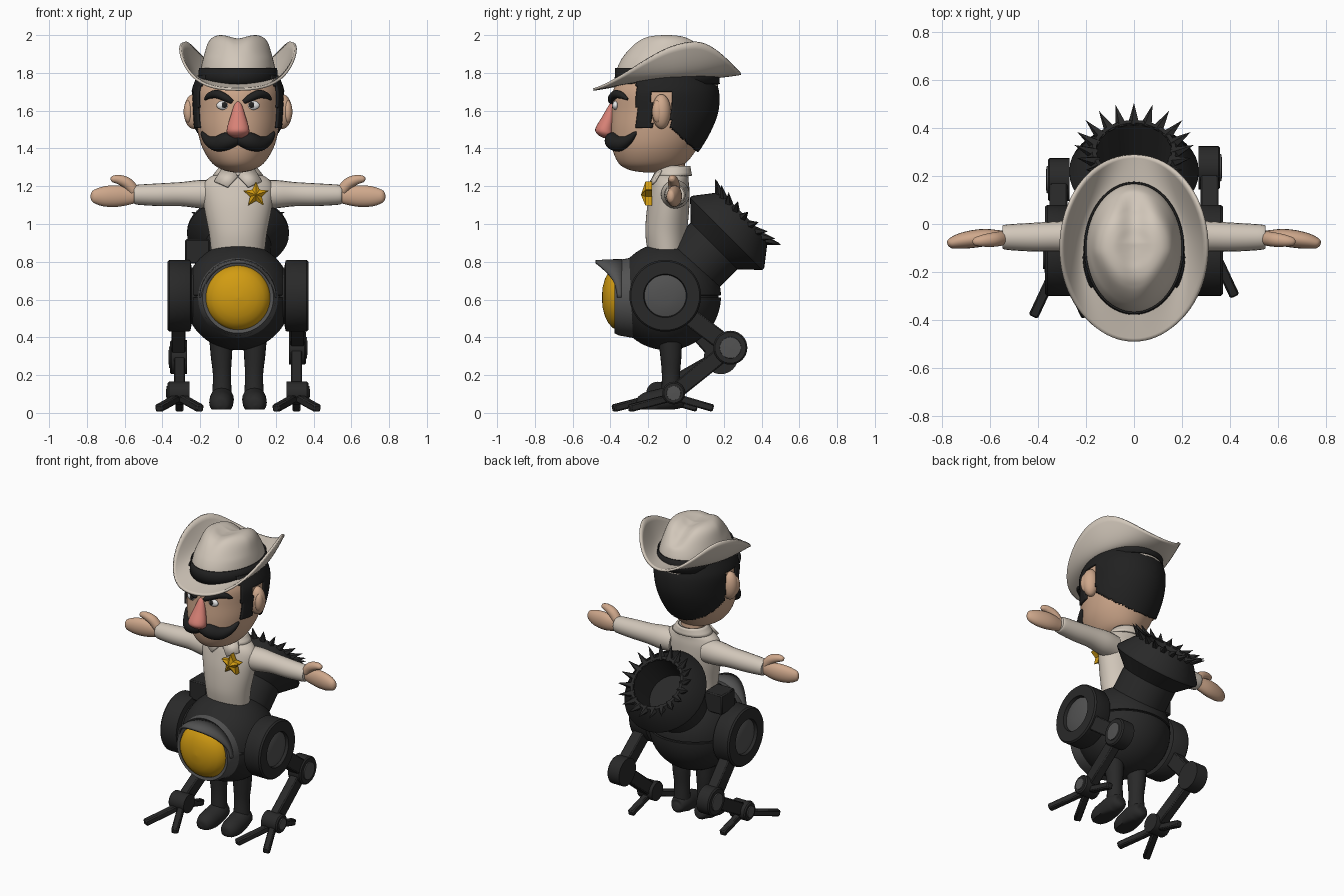
import bpy, bmesh, math
from mathutils import Vector, Matrix

if "Cube" in bpy.data.objects:
    bpy.data.objects.remove(bpy.data.objects["Cube"])
pi, cos, sin = math.pi, math.cos, math.sin

def mat(name, *c):
    m = bpy.data.materials.new(name)
    m.diffuse_color = (*c, 1)
    m.use_nodes = True
    m.node_tree.nodes["Principled BSDF"].inputs["Base Color"].default_value = m.diffuse_color
    return m
CLOTH = mat("cream cloth", .64, .57, .49)
SKIN = mat("skin", .62, .39, .26)
NOSE = mat("pink nose", .68, .22, .18)
HAIR = mat("black hair", .015, .015, .015)
METAL = mat("dark metal", .022, .022, .022)
GREY = mat("grey metal", .085, .085, .085)
GOLD = mat("gold", .64, .33, .006)
WHITE = mat("eye white", .8, .8, .8)

# ---------- helpers ----------
def finish(name, bm, m, mirror=False, thick=0, angle=38):
    bmesh.ops.recalc_face_normals(bm, faces=bm.faces)
    me = bpy.data.meshes.new(name)
    bm.to_mesh(me)
    bm.free()
    me.materials.append(m)
    ob = bpy.data.objects.new(name, me)
    bpy.context.collection.objects.link(ob)
    me.polygons.foreach_set("use_smooth", [True] * len(me.polygons))
    me.set_sharp_from_angle(angle=math.radians(angle))
    if thick:
        s = ob.modifiers.new("thickness", 'SOLIDIFY')
        s.thickness, s.offset = thick, 0
    if mirror:
        ob.modifiers.new("mirror", 'MIRROR')
    return ob

def smooth_path(pts, sub):
    """Catmull-Rom through tuples of any size."""
    out, n = [], len(pts)
    for i in range(n - 1):
        a, b, c, d = pts[max(i-1, 0)], pts[i], pts[i+1], pts[min(i+2, n-1)]
        for k in range(sub):
            t = k / sub
            out.append([q + .5*t*(r-p + t*(2*p-5*q+4*r-s + t*(3*(q-r)+s-p)))
                        for p, q, r, s in zip(a, b, c, d)])
    return out + [list(pts[-1])]

def skin(rings, caps=True, closed=True):
    bm = bmesh.new()
    vs = [[bm.verts.new(c) for c in r] for r in rings]
    n = len(rings[0])
    for a, b in zip(vs, vs[1:]):
        for i in range(n if closed else n - 1):
            j = (i + 1) % n
            bm.faces.new((a[i], a[j], b[j], b[i]))
    if caps:
        bm.faces.new(vs[0])
        bm.faces.new(vs[-1])
    return bm

def loft(prof, sub=5, seg=48, grow=0, caps=True):
    """Stack of ellipses (z, centre y, x radius, y radius)."""
    return skin([[((rx+grow)*cos(2*pi*i/seg), cy + (ry+grow)*sin(2*pi*i/seg), z) for i in range(seg)]
                 for z, cy, rx, ry in smooth_path(prof, sub)], caps)

def tube(pts, sub=5, seg=20):
    """Round sweep through (x, y, z, radius)."""
    path, rings = smooth_path(pts, sub), []
    for i, p in enumerate(path):
        d = Vector(path[min(i+1, len(path)-1)][:3]) - Vector(path[max(i-1, 0)][:3])
        ref = Vector((0, 1, 0)) if abs(d.normalized().y) < .8 else Vector((0, 0, 1))
        u = d.cross(ref).normalized()
        v = d.cross(u).normalized()
        rings.append([Vector(p[:3]) + p[3]*(u*cos(2*pi*k/seg) + v*sin(2*pi*k/seg)) for k in range(seg)])
    return skin(rings)

def lathe(prof, origin, axis, seg=40):
    """Turned profile (radius, height) along any axis."""
    q = Vector(axis).to_track_quat('Z', 'Y')
    bm = skin([[Vector(origin) + q @ Vector((max(r, 1e-4)*cos(2*pi*i/seg), max(r, 1e-4)*sin(2*pi*i/seg), h))
                for i in range(seg)] for r, h in prof])
    return bm

def ball(c, s):
    bm = bmesh.new()
    bmesh.ops.create_uvsphere(bm, u_segments=24, v_segments=14, radius=1,
                              matrix=Matrix.Translation(c) @ Matrix.Diagonal((*s, 1)))
    return bm

def bar(p, q, w, h):
    p, q = Vector(p), Vector(q)
    d = q - p
    bm = bmesh.new()
    bmesh.ops.create_cube(bm, size=1, matrix=Matrix.Translation((p+q)/2) @ d.to_track_quat('Y', 'Z').to_matrix().to_4x4()
                          @ Matrix.Diagonal((w, d.length, h, 1)))
    bmesh.ops.bevel(bm, geom=bm.edges[:], offset=.007, segments=1, affect='EDGES')
    return bm

# ---------- head ----------
HEAD = [(1.273, -.19, .02, .03), (1.285, -.19, .075, .105), (1.32, -.18, .135, .175), (1.4, -.165, .187, .225),
        (1.5, -.14, .215, .258), (1.6, -.12, .225, .274), (1.7, -.115, .228, .272), (1.78, -.11, .2, .24)]
finish("head", loft(HEAD, 5, 64), SKIN)
bm = loft(HEAD, 12, 128, grow=.012)
def is_hair(c):
    back = c.y > -.08 and c.z > 1.5 - .875*(c.y + .07)
    burn = -.26 < c.y < -.18 and c.z > 1.51
    return back or burn or (c.z > 1.7 and c.y > -.26)
bmesh.ops.delete(bm, geom=[f for f in bm.faces if not is_hair(f.calc_center_median())], context='FACES')
finish("hair", bm, HAIR, thick=.012)
finish("ear", ball((.235, -.13, 1.595), (.052, .05, .092)), SKIN, True)
finish("ear_lobe_inner", ball((.262, -.15, 1.595), (.026, .03, .06)), SKIN, True)
finish("eye", ball((.078, -.373, 1.628), (.036, .016, .024)), WHITE, True)
finish("pupil", ball((.072, -.386, 1.63), (.014, .007, .016)), HAIR, True)
finish("eyebrow", tube([(.03, -.398, 1.645, .011), (.06, -.395, 1.665, .019), (.11, -.372, 1.687, .022),
                        (.15, -.34, 1.68, .017), (.175, -.31, 1.66, .006)]), HAIR, True)
finish("nose", loft([(1.648, -.385, .008, .008), (1.63, -.39, .02, .018), (1.57, -.408, .04, .035),
                     (1.505, -.43, .059, .05), (1.475, -.425, .054, .044), (1.457, -.42, .025, .02),
                     (1.455, -.42, .004, .004)], 5, 24), NOSE)
finish("moustache", tube([(-.005, -.39, 1.45, .028), (.055, -.385, 1.44, .046), (.11, -.355, 1.425, .041),
                          (.155, -.312, 1.44, .027), (.185, -.275, 1.475, .013), (.19, -.265, 1.49, .003)]), HAIR, True)

# ---------- hat ----------
bm = loft([(1.73, -.1, .205, .27), (1.82, -.1, .197, .265), (1.9, -.1, .178, .225), (1.96, -.1, .158, .18),
           (1.99, -.1, .13, .14), (2.002, -.1, .09, .095), (2.0, -.1, .045, .05), (1.998, -.1, .004, .005)], 6, 64)
for v in bm.verts:   # crease along the crown, pinched front
    k = min(max((v.co.z - 1.88)/.1, 0), 1)
    v.co.z -= k*math.exp(-(v.co.x/.06)**2)*(.02 + .25*max(v.co.y + .08, 0))
    v.co.x *= 1 - .18*k*min(max(-(v.co.y + .12)/.15, 0), 1)
finish("hat_crown", bm, CLOTH, angle=60)
finish("hat_band", loft([(1.74, -.1, .21, .275), (1.825, -.1, .203, .271)], 2, 64, caps=False), HAIR, thick=.008)
rings = []
for k in range(11):
    s, ring = k/10, []
    for i in range(80):
        t = 2*pi*i/80
        yo = -.095 + .39*sin(t)
        w = (yo - .04)/(.53 if yo < .04 else .26)
        lift = .195*max(cos(pi*w/2), 0)**(1.5 if w < 0 else 1)*s*s
        y = -.1 + (.25 + .14*s)*sin(t)
        ring.append(((.19 + .115*s)*cos(t), y, 1.757 + .085*(y + .1) + lift + .02*abs(cos(t))*(1-s) - .012*s*(sin(t) < 0)*abs(sin(t))))
    rings.append(ring)
finish("hat_brim", skin(rings, False), CLOTH, thick=.014, angle=60)

# ---------- upper body ----------
finish("shirt_torso", loft([(.84, -.1, .14, .10), (.95, -.105, .153, .11), (1.08, -.095, .178, .112), (1.18, -.085, .19, .103),
                            (1.235, -.08, .165, .093), (1.27, -.07, .11, .083), (1.295, -.068, .088, .08)]), CLOTH)
finish("neck", loft([(1.24, -.07, .075, .07), (1.36, -.08, .075, .07)], 2, 32), SKIN)
finish("collar_ring", loft([(1.255, -.07, .128, .096), (1.305, -.066, .09, .083)], 3, 48, caps=False), CLOTH, thick=.012)
bm = bmesh.new()
bm.faces.new([bm.verts.new(c) for c in ((.003, -.172, 1.25), (.055, -.2, 1.195), (.125, -.165, 1.225), (.09, -.13, 1.285), (.02, -.15, 1.29))])
finish("collar_flap", bm, CLOTH, True, .012)
finish("sleeve", tube([(.12, -.06, 1.155, .075), (.2, -.055, 1.158, .075), (.3, -.052, 1.158, .064), (.42, -.055, 1.155, .06),
                       (.53, -.055, 1.155, .053), (.55, -.055, 1.155, .046)]), CLOTH, True)
bm = tube([(.53, -.055, 1.155, .036), (.57, -.055, 1.15, .046), (.64, -.057, 1.148, .057), (.71, -.068, 1.146, .053),
           (.76, -.082, 1.146, .036), (.775, -.086, 1.146, .02), (.779, -.087, 1.146, .003)])
for v in bm.verts:
    c = -.055 - .15*max(v.co.x - .6, 0)
    v.co.y = c + (v.co.y - c)*.65
finish("hand", bm, SKIN, True)
finish("thumb", tube([(.55, -.06, 1.175, .03), (.585, -.065, 1.215, .03), (.63, -.07, 1.235, .025),
                      (.665, -.074, 1.238, .016), (.675, -.075, 1.238, .003)]), SKIN, True)
# star badge
star = [(.095 + r*sin(k*pi/5), 1.155 + r*cos(k*pi/5)) for k in range(10) for r in [(.07, .033)[k % 2]]]
bm = skin([[(x, -.18, z) for x, z in star], [(x, -.215, z) for x, z in star],
           [(.095 + (x-.095)*.02, -.238, 1.155 + (z-1.155)*.02) for x, z in star]])
finish("star_badge", bm, GOLD, angle=10)

# ---------- walker body ----------
R = .285
lower = [(R*cos(a), R*sin(a)) for a in [(-.5 + k/36)*pi for k in range(18)]]
prof = lower + [(R, -.006), (R-.012, -.005), (R-.012, .005), (R, .006)] + [(r, -h) for r, h in reversed(lower)]
finish("body_sphere", lathe(prof, (0, -.1, .617), (0, 0, 1), 64), METAL)
finish("lamp_dome", lathe([(.172, .33), (.172, .362), (.16, .388), (.135, .411), (.1, .429), (.055, .441), (0, .446)],
                          (0, 0, .61), (0, -1, 0)), GOLD)
finish("lamp_ring", lathe([(.215, .27), (.2, .355), (.188, .378), (.17, .372), (.17, .33)], (0, 0, .61), (0, -1, 0), 48), GREY)
arc = [pi*k/32 for k in range(33)]
finish("lamp_visor", skin([[(r*cos(a), y - f*sin(a)**2, .61 + r*sin(a)) for a in arc]
                           for r, y, f in ((.196, -.34, 0), (.195, -.355, .06), (.19, -.36, .12))], False, False), GREY, thick=.016)
finish("side_box", bar((-.215, -.12, .855), (-.215, .02, .855), .13, .13), METAL)
# rear funnel with teeth
O, AX = Vector((0, .057, .792)), Vector((0, 1, 1)).normalized()
finish("funnel", lathe([(.175, -.12), (.175, .13), (.27, .22), (.27, .235), (.175, .358), (.158, .358), (.14, .15), (0, .15)], O, AX, 40), METAL)
side = AX.cross(Vector((1, 0, 0)))
for k in range(20):
    a = 2*pi*k/20
    d = Vector((1, 0, 0))*cos(a) + side*sin(a)
    finish(f"funnel_tooth_{k}", lathe([(.028, 0), (0, .1)], O + AX*.335 + d*.163, d*.85 + AX*.5, 5), METAL)

# ---------- walker legs ----------
finish("hip_disc", lathe([(.14, .18), (.15, .245), (.185, .252), (.19, .26), (.19, .362), (.182, .372), (.115, .372), (.11, .35)],
                         (0, -.11, .62), (1, 0, 0), 48), METAL, True)
finish("hip_cap", lathe([(.113, .34), (.111, .352), (.08, .362), (.04, .367), (0, .368)], (0, -.11, .62), (1, 0, 0)), GREY, True)
def leg(tag, s, knee, ankle):
    x = .315*s
    def joint(name, c, r, hw):
        p = (x, *c)
        finish(f"{tag}_{name}", lathe([(r, -hw), (r, hw-.008), (r-.008, hw)], p, (s, 0, 0), 32), METAL)
        finish(f"{tag}_{name}_cap", lathe([(r*.65, hw-.01), (r*.62, hw+.006), (0, hw+.008)], p, (s, 0, 0), 32), GREY)
    joint("knee", knee, .09, .045)
    joint("ankle", ankle, .06, .058)
    finish(f"{tag}_thigh", bar((x, -.06, .57), (x, *knee), .075, .095), METAL)
    finish(f"{tag}_shin", bar((.31*s, *knee), (.31*s, *ankle), .06, .085), METAL)
    y = ankle[0]
    for n, (tx, ty) in enumerate(((.42, -.235), (.2, -.235), (.31, .21))):
        finish(f"{tag}_toe_{n}", bar((.31*s, y, .085), (tx*s, y + ty, .024), .042, .04), METAL)
leg("right_leg", 1, (.235, .345), (-.065, .105))
leg("left_leg", -1, (.185, .295), (-.15, .105))

# ---------- hanging trouser legs and boots ----------
finish("trouser_leg", tube([(.09, -.085, .42, .065), (.088, -.08, .3, .056), (.085, -.08, .2, .048), (.085, -.08, .09, .052)]), METAL, True)
bm = tube([(.085, -.015, .07, .02), (.085, -.03, .068, .045), (.085, -.08, .075, .062), (.088, -.15, .06, .064),
           (.09, -.21, .048, .06), (.092, -.25, .04, .04), (.092, -.262, .038, .005)])
for v in bm.verts:
    v.co.z = max(v.co.z, .018)
finish("boot", bm, METAL, True)
